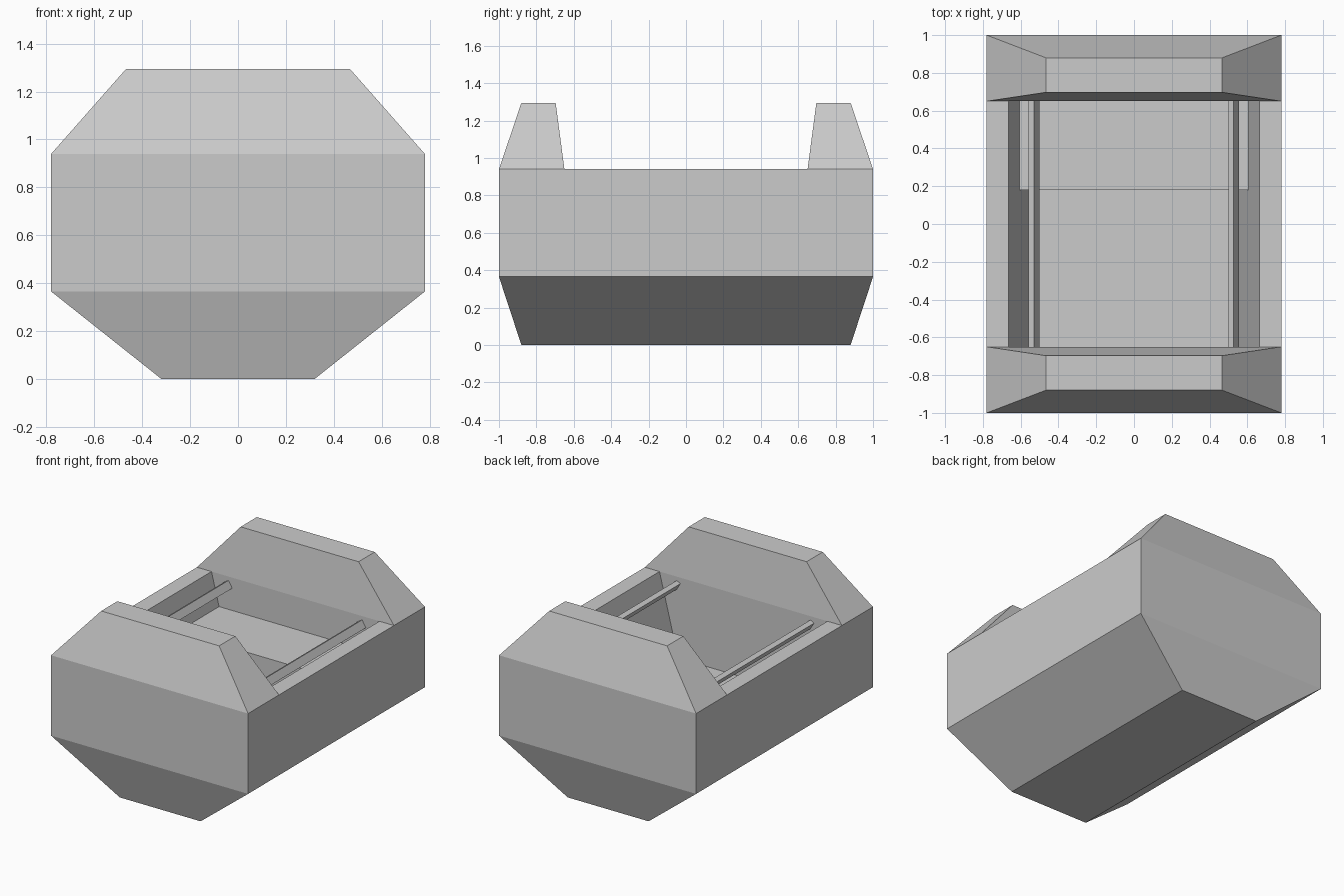
import bpy, bmesh

if "Cube" in bpy.data.objects:
    bpy.data.objects.remove(bpy.data.objects["Cube"])


def loft(name, rings, cap_start=True, cap_end=True):
    """Join four-sided rings (x0, x1, y0, y1, z) with flat faces."""
    bm = bmesh.new()
    loops = []
    for x0, x1, y0, y1, z in rings:
        loops.append([bm.verts.new(p) for p in
                      ((x0, y0, z), (x1, y0, z), (x1, y1, z), (x0, y1, z))])
    for a, b in zip(loops, loops[1:]):
        for i in range(4):
            j = (i + 1) % 4
            bm.faces.new((a[i], a[j], b[j], b[i]))
    if cap_start:
        bm.faces.new(loops[0][::-1])
    if cap_end:
        bm.faces.new(loops[-1])
    return finish(name, bm)


def prism(name, profile, y0, y1):
    """Extrude an (x, z) profile along y."""
    bm = bmesh.new()
    a = [bm.verts.new((x, y0, z)) for x, z in profile]
    b = [bm.verts.new((x, y1, z)) for x, z in profile]
    n = len(profile)
    for i in range(n):
        j = (i + 1) % n
        bm.faces.new((a[i], a[j], b[j], b[i]))
    bm.faces.new(a[::-1])
    bm.faces.new(b)
    return finish(name, bm)


def finish(name, bm):
    bmesh.ops.recalc_face_normals(bm, faces=bm.faces)
    mesh = bpy.data.meshes.new(name)
    bm.to_mesh(mesh)
    bm.free()
    obj = bpy.data.objects.new(name, mesh)
    bpy.context.collection.objects.link(obj)
    return obj


RIM, FLOOR, STEP = 0.94, 0.36, 0.705

# Hull: tapered underside, straight sides, rim and tapered inner well
loft("hull", [
    (-0.32, 0.32, -0.88, 0.88, 0.0),
    (-0.78, 0.78, -1.0, 1.0, 0.365),
    (-0.78, 0.78, -1.0, 1.0, RIM),
    (-0.665, 0.665, -0.65, 0.65, RIM),
    (-0.517, 0.517, -0.65, 0.65, FLOOR),
])

# Raised tapered blocks at both ends
for label, s in (("front", -1), ("back", 1)):
    loft(label + "_end_block", [
        (-0.78, 0.78, *sorted((s * 0.65, s * 1.0)), RIM),
        (-0.467, 0.467, *sorted((s * 0.697, s * 0.88)), 1.295),
    ], cap_start=False)

# Raised platform at the back of the well
loft("platform", [
    (-0.517, 0.517, 0.18, 0.65, FLOOR),
    (-0.605, 0.605, 0.18, 0.65, STEP),
], cap_start=False)

# Two parallel tilted rails spanning the well
for label, cx in (("left", -0.53), ("right", 0.528)):
    section = ((-0.028, 0.897), (0.0, 0.913), (0.029, 0.864), (0.001, 0.848))
    prism(label + "_rail", [(cx + x, z) for x, z in section], -0.65, 0.65)
